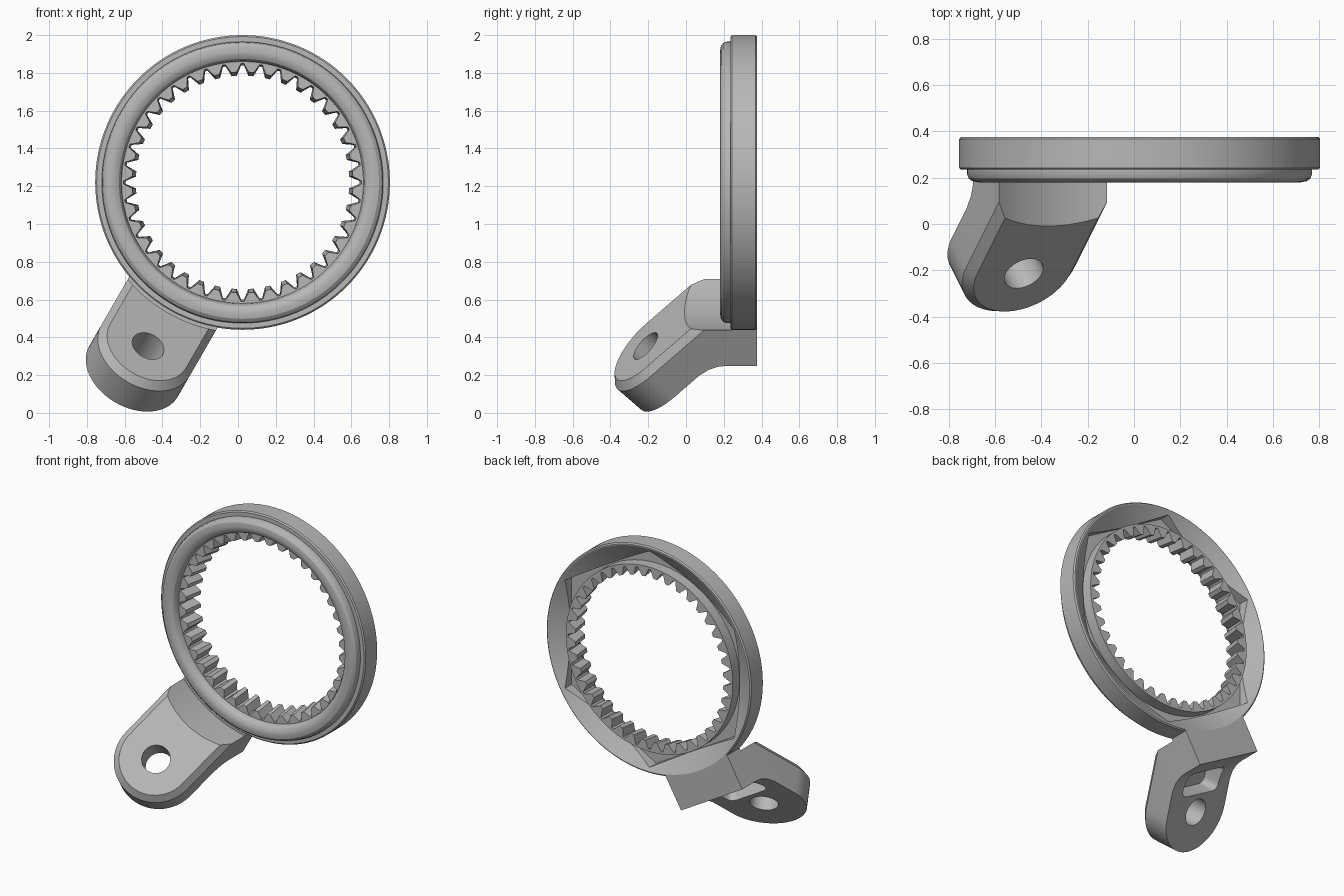
import bpy, bmesh
from math import cos, sin, pi, radians
from mathutils import Vector, Matrix

cube = bpy.data.objects.get("Cube")
if cube:
    bpy.data.objects.remove(cube, do_unlink=True)

grey = bpy.data.materials.new("plain grey")
grey.use_nodes = True
grey.diffuse_color = (0.48, 0.48, 0.48, 1)
grey.node_tree.nodes["Principled BSDF"].inputs["Base Color"].default_value = (0.48, 0.48, 0.48, 1)

CENTRE = Vector((0.024, 0, 1.22))
SIDE = 0.27          # half width of the arm


def loft(name, loops, matrix=None, ring=False):
    """Bridge equal loops into a solid: capped ends, or joined into a ring."""
    bm = bmesh.new()
    rows = [[bm.verts.new(p) for p in loop] for loop in loops]
    n = len(rows[0])
    pairs = list(zip(rows, rows[1:])) + ([(rows[-1], rows[0])] if ring else [])
    for a, b in pairs:
        for i in range(n):
            j = (i + 1) % n
            bm.faces.new((a[i], a[j], b[j], b[i]))
    if not ring:
        bm.faces.new(rows[0])
        bm.faces.new(rows[-1])
    if matrix:
        bm.transform(matrix)
    bmesh.ops.recalc_face_normals(bm, faces=bm.faces)
    mesh = bpy.data.meshes.new(name)
    bm.to_mesh(mesh)
    bm.free()
    mesh.materials.append(grey)
    obj = bpy.data.objects.new(name, mesh)
    bpy.context.collection.objects.link(obj)
    return obj


def circle(r, y, n, start=0.0):
    return [CENTRE + Vector((r * cos(start + 2 * pi * i / n), y, r * sin(start + 2 * pi * i / n)))
            for i in range(n)]


def frame(x, y, z, origin):
    return Matrix([[x[i], y[i], z[i], origin[i]] for i in range(3)] + [[0, 0, 0, 1]])


def boolean(obj, cutter, operation="DIFFERENCE"):
    mod = obj.modifiers.new("cut", "BOOLEAN")
    mod.operation, mod.solver, mod.object = operation, "EXACT", cutter
    cutter.hide_render = True
    bpy.context.view_layer.objects.active = obj
    bpy.ops.object.modifier_apply(modifier=mod.name)
    bpy.data.objects.remove(cutter, do_unlink=True)


# Ring: rounded front lip, outer band, conical back opening
profile = [(0.63, 0.235), (0.63, 0.29), (0.64, 0.29), (0.64, 0.30), (0.765, 0.375),
           (0.772, 0.375), (0.78, 0.367), (0.78, 0.243), (0.772, 0.235), (0.745, 0.235),
           (0.745, 0.215), (0.738, 0.197), (0.722, 0.185), (0.695, 0.18), (0.672, 0.184),
           (0.654, 0.195), (0.644, 0.212), (0.64, 0.235)]
ring = loft("outer_ring", [circle(r, y, 128) for r, y in profile], ring=True)

# Six-sided pocket in the back of the ring
boolean(ring, loft("pocket_cutter", [circle(0.745, y, 6, pi / 6) for y in (0.29, 0.5)]))

# Internal gear, standing up as a collar in the pocket and narrowing towards the back
TEETH = 40


def gear_loop(root, tip, y):
    pts = []
    for k in range(TEETH):
        for offset, r in ((-0.055, tip), (-0.012, root), (0.012, root), (0.055, tip)):
            a = 2 * pi * k / TEETH + offset
            pts.append(CENTRE + Vector((r * cos(a), y, r * sin(a))))
    return pts


gear = loft("inner_gear", [gear_loop(0.636, 0.636, 0.232), gear_loop(0.63, 0.585, 0.232),
                           gear_loop(0.62, 0.565, 0.365), gear_loop(0.636, 0.636, 0.365)], ring=True)

# Arm: bent side profile, trimmed by a rounded outline along the slanted face
down = Vector((-0.5, 0, -0.866)).normalized()
back = Vector((0, 1, 0))
across = down.cross(back)
slant = (down - back).normalized()
normal = (down + back).normalized()
hole = CENTRE + down - back * 0.214

side = [(0.6, 0.375), (0.965, 0.375), (0.965, 0.22), (0.971, 0.17), (0.99, 0.12),
        (1.025, 0.07), (1.695, -0.6), (1.3, -0.6), (0.6, 0.1)]
arm = loft("arm", [[(t, y, w) for t, y in side] for w in (-0.5, 0.5)],
           frame(down, back, across, CENTRE))


def arm_outline(r, depth):
    pts = [(r * cos(a), r * sin(a), depth)
           for a in (radians(-90 + 180 * i / 32) for i in range(33))]
    return pts + [(-1.2, r, depth), (-1.2, -r, depth)]


tilted = frame(slant, -across, normal, hole)
boolean(arm, loft("arm_outline", [arm_outline(SIDE - 0.038, 0), arm_outline(SIDE, 0.04),
                                  arm_outline(SIDE, 1)], tilted), "INTERSECT")

# Seat for the ring: clearance in front of the band, a tight fit behind
for radius, start, end in ((0.795, -1, 0.24), (0.772, 0.2, 1)):
    boolean(arm, loft("seat_cutter", [circle(radius, y, 128) for y in (start, end)]))

# Bolt hole
boolean(arm, loft("hole_cutter", [[(0.09 * cos(2 * pi * i / 48), 0.09 * sin(2 * pi * i / 48), d)
                                   for i in range(48)] for d in (-0.3, 0.6)], tilted))


# Hollow under the bend
def hollow(depth):
    pts = []
    for cx, cy, start in ((-0.17, 0.12, 0), (-0.26, 0.12, 90), (-0.26, -0.12, 180), (-0.17, -0.12, 270)):
        for i in range(7):
            a = radians(start + 15 * i)
            pts.append((cx + 0.045 * cos(a), cy + 0.045 * sin(a), depth))
    return pts


boolean(arm, loft("hollow_cutter", [hollow(0.1), hollow(0.3)], tilted))

# Smooth the curved faces, keep the edges crisp
for obj in (ring, gear, arm):
    bpy.ops.object.select_all(action="DESELECT")
    obj.select_set(True)
    bpy.context.view_layer.objects.active = obj
    bpy.ops.object.shade_smooth_by_angle(angle=radians(25))
